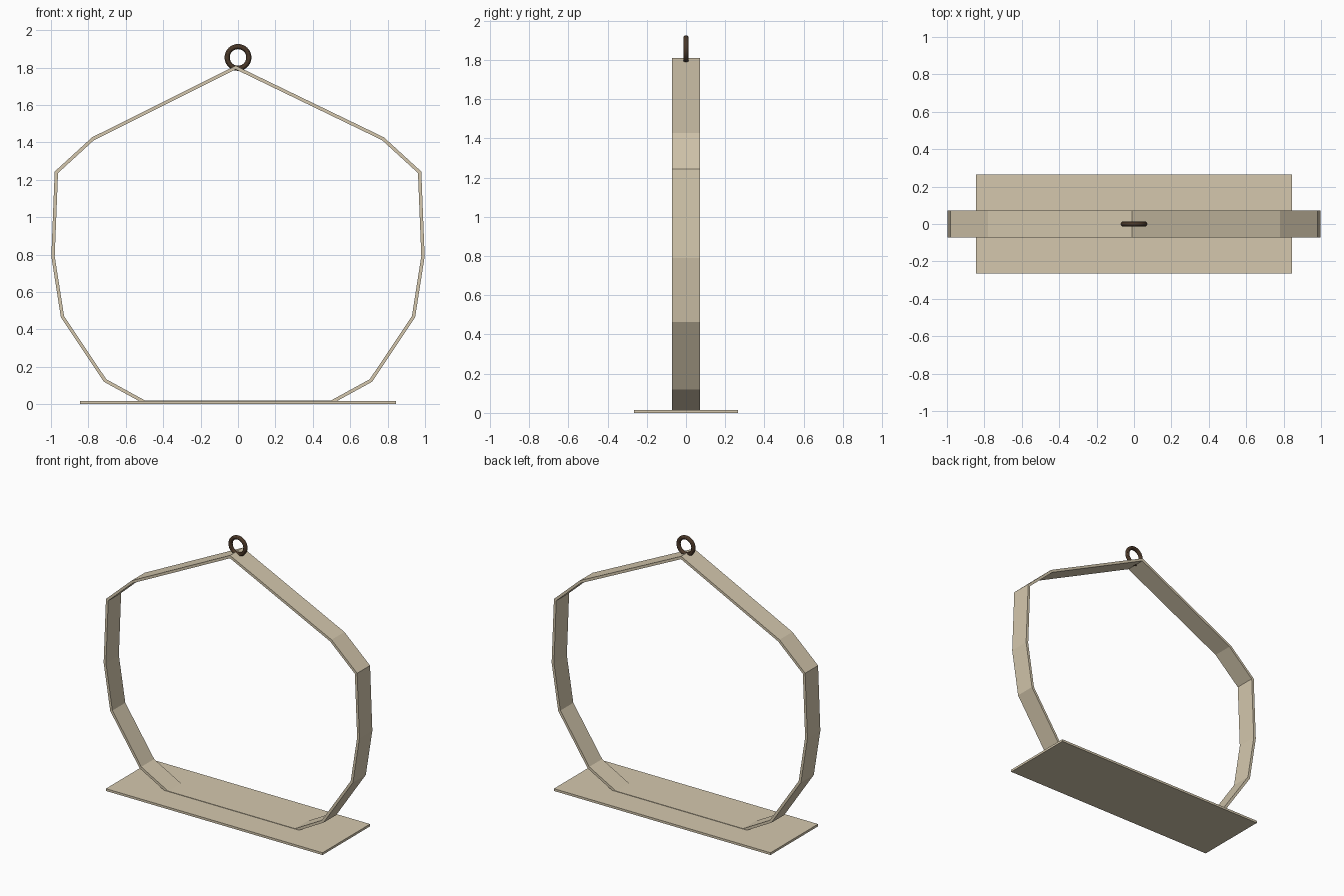
import bpy, bmesh, math

cube = bpy.data.objects.get("Cube")
if cube:
    bpy.data.objects.remove(cube, do_unlink=True)


def material(name, rgb, rough):
    m = bpy.data.materials.new(name)
    m.use_nodes = True
    m.diffuse_color = (*rgb, 1)
    bsdf = m.node_tree.nodes["Principled BSDF"]
    bsdf.inputs["Base Color"].default_value = (*rgb, 1)
    bsdf.inputs["Roughness"].default_value = rough
    return m


beige = material("beige", (0.66, 0.575, 0.42), 0.7)
brown = material("dark_brown", (0.07, 0.04, 0.022), 0.5)

# Base board
bpy.ops.mesh.primitive_cube_add(size=1, location=(0, 0, 0.008))
board = bpy.context.object
board.name = "base_board"
board.scale = (1.69, 0.53, 0.016)
board.data.materials.append(beige)

# Faceted hoop: outer corners of the right half, mirrored, closed at the apex
half = [(0.78, 1.427), (0.98, 1.244), (0.998, 0.79), (0.947, 0.464),
        (0.717, 0.12), (0.50, 0.001)]
outline = [(-0.012, 1.81)] + half + [(-x, z) for x, z in reversed(half)]
width = 0.144

bm = bmesh.new()
front = [bm.verts.new((x, -width / 2, z)) for x, z in outline]
back = [bm.verts.new((x, width / 2, z)) for x, z in outline]
n = len(outline)
for i in range(n):
    j = (i + 1) % n
    bm.faces.new((front[i], front[j], back[j], back[i]))
mesh = bpy.data.meshes.new("hoop_band")
bm.to_mesh(mesh)
bm.free()
hoop = bpy.data.objects.new("hoop_band", mesh)
bpy.context.collection.objects.link(hoop)
mesh.materials.append(beige)
solid = hoop.modifiers.new("thickness", "SOLIDIFY")
solid.thickness = 0.018
solid.offset = -1
solid.use_even_offset = True

# Hanging ring through the apex
bpy.ops.mesh.primitive_torus_add(
    major_radius=0.058, minor_radius=0.0138, major_segments=32,
    minor_segments=12, location=(0, 0, 1.854), rotation=(math.pi / 2, 0, 0))
ring = bpy.context.object
ring.name = "hanging_ring"
ring.data.materials.append(brown)
bpy.ops.object.shade_smooth_by_angle()
